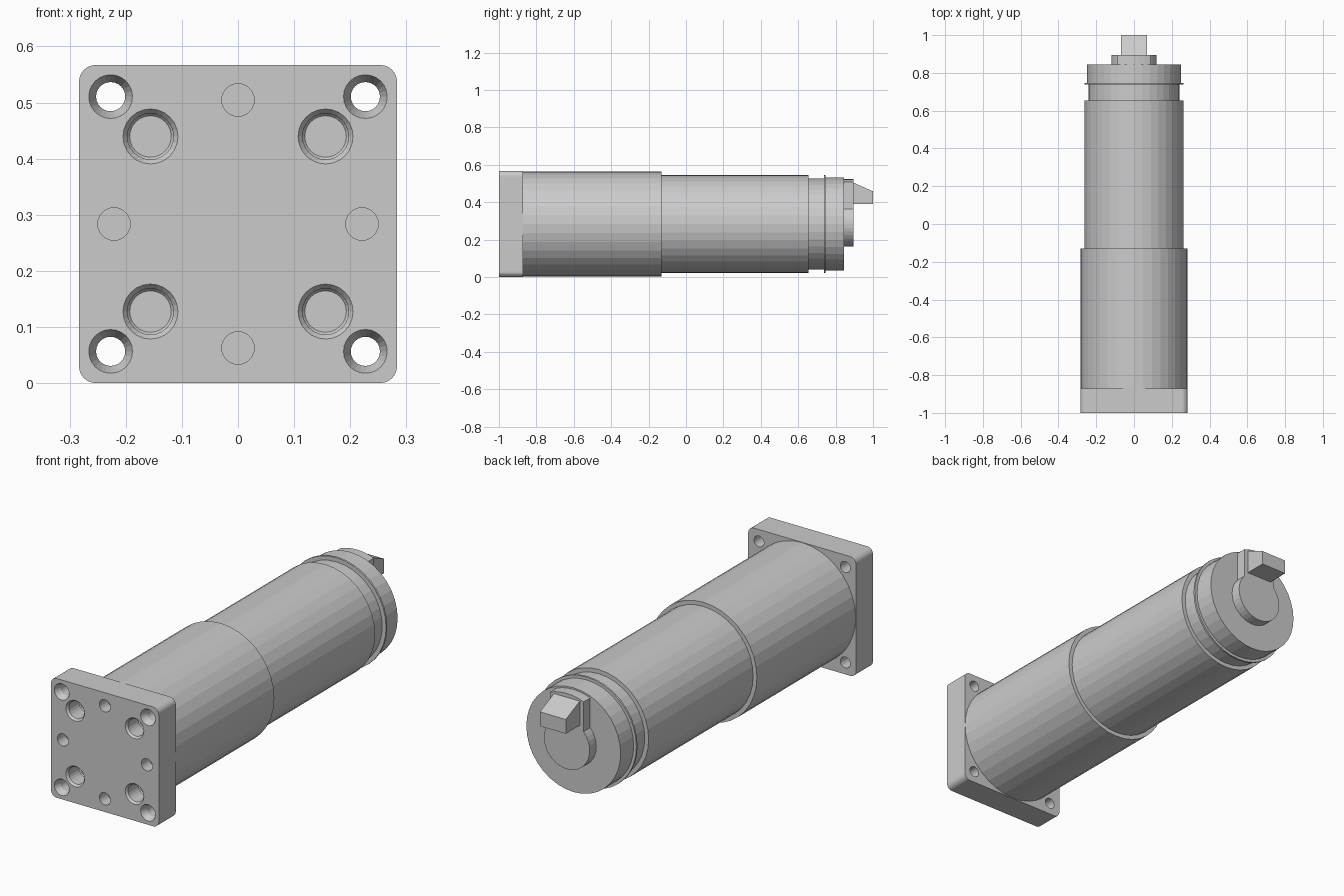
import bpy, bmesh
from math import sin, cos, pi, radians
from mathutils import Vector

cube = bpy.data.objects.get("Cube")
if cube:
    bpy.data.objects.remove(cube, do_unlink=True)

HALF = 0.2835          # half the flange side, also the axis height
FRONT, BACK = -1.0, -0.872

metal = bpy.data.materials.new("light grey metal")
metal.use_nodes = True
metal.diffuse_color = (0.6, 0.6, 0.6, 1)
metal.node_tree.nodes["Principled BSDF"].inputs["Base Color"].default_value = (0.6, 0.6, 0.6, 1)


def finish(name, bm):
    bmesh.ops.recalc_face_normals(bm, faces=bm.faces)
    mesh = bpy.data.meshes.new(name)
    bm.to_mesh(mesh)
    bm.free()
    mesh.materials.append(metal)
    ob = bpy.data.objects.new(name, mesh)
    bpy.context.collection.objects.link(ob)
    return ob


def lathe(bm, profile, sides=36, x=0, z=HALF):
    """Solid of revolution about a y axis; profile is (radius, y)."""
    rings = []
    for r, y in profile:
        angles = [2 * pi * i / sides for i in range(sides)]
        rings.append([bm.verts.new((x + r * sin(a), y, z + r * cos(a))) for a in angles])
    for a, b in zip(rings, rings[1:]):
        for i in range(sides):
            j = (i + 1) % sides
            bm.faces.new((a[i], a[j], b[j], b[i]))
    bm.faces.new(rings[0])
    bm.faces.new(rings[-1])


def turned(name, profile):
    bm = bmesh.new()
    lathe(bm, profile)
    return finish(name, bm)


def prism(name, outline, direction):
    bm = bmesh.new()
    face = bm.faces.new([bm.verts.new(p) for p in outline])
    new = bmesh.ops.extrude_face_region(bm, geom=[face], use_keep_orig=True)["geom"]
    moved = [v for v in new if isinstance(v, bmesh.types.BMVert)]
    bmesh.ops.translate(bm, verts=moved, vec=Vector(direction))
    return finish(name, bm)


# Square mounting flange with rounded corners
R = 0.03
outline = []
for k, (sx, sz) in enumerate([(1, 1), (-1, 1), (-1, -1), (1, -1)]):
    for i in range(7):
        a = k * pi / 2 + i * pi / 12
        outline.append((sx * (HALF - R) + R * cos(a), FRONT,
                        HALF + sz * (HALF - R) + R * sin(a)))
flange = prism("mounting_flange", outline, (0, BACK - FRONT, 0))

# Flange holes: countersunk bolt holes, threaded sockets, dowel holes
bolt = [(0.039, FRONT - 0.01), (0.039, FRONT), (0.026, FRONT + 0.03), (0.026, BACK + 0.02)]
socket = [(0.049, FRONT - 0.01), (0.049, FRONT), (0.041, FRONT + 0.01),
          (0.041, FRONT + 0.085), (0.037, FRONT + 0.09)]
dowel = [(0.029, FRONT - 0.01), (0.029, FRONT + 0.06)]
bm = bmesh.new()
for sx in (-1, 1):
    for sz in (-1, 1):
        lathe(bm, bolt, 24, sx * 0.227, HALF + sz * 0.227)
        lathe(bm, socket, 24, sx * 0.156, HALF + sz * 0.156)
    lathe(bm, dowel, 24, sx * 0.221, HALF)
    lathe(bm, dowel, 24, 0, HALF + sx * 0.221)
cutter = finish("hole_cutter", bm)
cutter.hide_render = True
cut = flange.modifiers.new("holes", "BOOLEAN")
cut.object = cutter
cut.solver = "EXACT"
bpy.context.view_layer.objects.active = flange
bpy.ops.object.modifier_apply(modifier=cut.name)
bpy.data.objects.remove(cutter, do_unlink=True)

# Stepped cylindrical body
turned("front_housing", [(0.282, BACK), (0.282, -0.13)])
turned("rear_housing", [(0.262, -0.13), (0.262, 0.655)])
turned("end_cap", [(0.242, 0.655), (0.242, 0.738), (0.262, 0.738), (0.262, 0.747),
                   (0.248, 0.747), (0.248, 0.845)])
turned("end_boss", [(0.12, 0.845), (0.12, 0.895)])

# Connector pad with a curved top edge, rising from the boss
W = 0.088
arc = [radians(-21.5 + 43 * i / 6) for i in range(7)]
pad = [(W, 0.845, HALF + 0.07), (-W, 0.845, HALF + 0.07)]
pad += [(0.24 * sin(a), 0.845, HALF + 0.24 * cos(a)) for a in arc]
prism("connector_pad", pad, (0, 0.05, 0))

# Sloped connector block
K = 0.068
block = [(-K, 0.89, 0.39), (-K, 1.0, 0.39), (-K, 1.0, 0.458), (-K, 0.89, 0.507)]
prism("connector_block", block, (2 * K, 0, 0))
